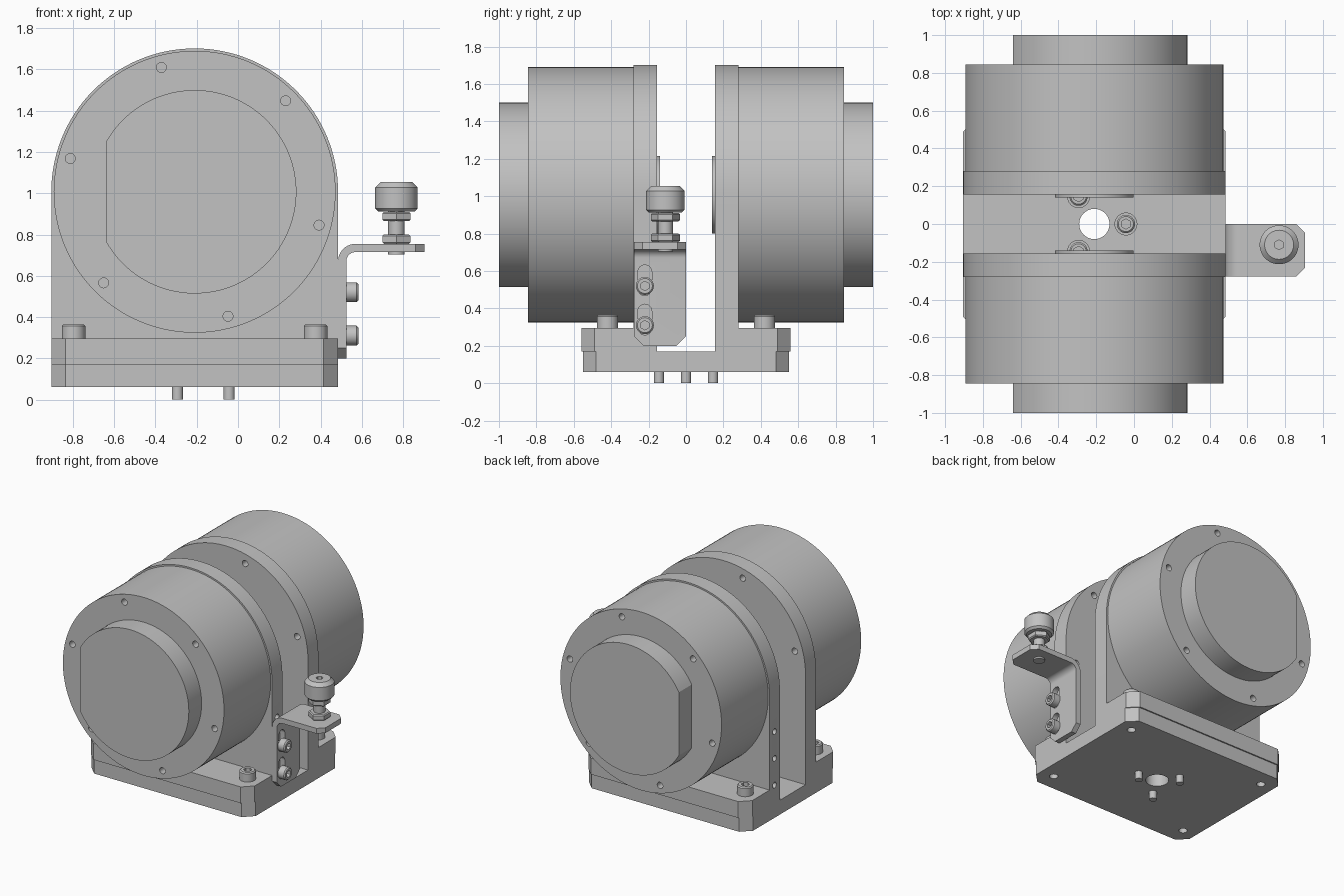
import bpy, bmesh, math
from mathutils import Vector, Matrix

if "Cube" in bpy.data.objects:
    bpy.data.objects.remove(bpy.data.objects["Cube"])

# One plain grey for everything
grey = bpy.data.materials.new("machined_grey")
grey.use_nodes = True
COLOUR = (0.54, 0.54, 0.54, 1)
grey.diffuse_color = COLOUR
grey.node_tree.nodes["Principled BSDF"].inputs["Base Color"].default_value = COLOUR

X, Y, Z = Vector((1, 0, 0)), Vector((0, 1, 0)), Vector((0, 0, 1))
CX, CZ = -0.21, 1.007          # drum axis
LEFT, RIGHT = -0.905, 0.485    # sides of base and uprights


def finish(name, bm):
    bmesh.ops.recalc_face_normals(bm, faces=bm.faces)
    mesh = bpy.data.meshes.new(name)
    bm.to_mesh(mesh)
    bm.free()
    mesh.materials.append(grey)
    obj = bpy.data.objects.new(name, mesh)
    bpy.context.collection.objects.link(obj)
    return obj


def add_tube(bm, start, direction, length, r, r2=None, segs=32):
    """Cylinder or cone that starts at a point and runs along a direction."""
    d = Vector(direction)
    place = Matrix.Translation(Vector(start) + d * length / 2)
    bmesh.ops.create_cone(bm, cap_ends=True, segments=segs, radius1=r,
                          radius2=r if r2 is None else r2, depth=length,
                          matrix=place @ d.to_track_quat('Z', 'Y').to_matrix().to_4x4())


def tube(name, *args, **kw):
    bm = bmesh.new()
    add_tube(bm, *args, **kw)
    return finish(name, bm)


def prism_bm(points, plane, lo, hi):
    """Extrude a flat outline drawn in the xy, xz or yz plane."""
    u, v, w = {'xy': (X, Y, Z), 'xz': (X, Z, Y), 'yz': (Y, Z, X)}[plane]
    bm = bmesh.new()
    face = bm.faces.new([bm.verts.new(u * a + v * b + w * lo) for a, b in points])
    new = bmesh.ops.extrude_face_region(bm, geom=[face])
    bmesh.ops.translate(bm, vec=w * (hi - lo),
                        verts=[g for g in new['geom'] if isinstance(g, bmesh.types.BMVert)])
    return bm


def prism(name, *args):
    return finish(name, prism_bm(*args))


def arc(cx, cy, r, a0, a1, n):
    angles = [math.radians(a0 + (a1 - a0) * i / n) for i in range(n + 1)]
    return [(cx + r * math.cos(a), cy + r * math.sin(a)) for a in angles]


def cut(obj, cutter):
    """Subtract the cutter and throw it away."""
    mod = obj.modifiers.new("cut", 'BOOLEAN')
    mod.operation, mod.solver, mod.object = 'DIFFERENCE', 'EXACT', cutter
    bpy.context.view_layer.objects.active = obj
    bpy.ops.object.modifier_apply(modifier=mod.name)
    bpy.data.objects.remove(cutter)


def drill(obj, starts, direction, depth, r, segs=24):
    """Drill holes into a surface, starting slightly outside it."""
    bm = bmesh.new()
    for p in starts:
        add_tube(bm, Vector(p) - Vector(direction) * 0.02, direction, depth + 0.02, r, segs=segs)
    cut(obj, finish("cutter", bm))


def cap_screw(name, seat, direction, r, height, socket, shank_r, shank):
    """Socket head screw standing on a seat, with its shank below."""
    d, seat = Vector(direction), Vector(seat)
    rim = 0.008
    bm = bmesh.new()
    add_tube(bm, seat, d, height - rim, r)
    add_tube(bm, seat + d * (height - rim), d, rim, r, r - rim)
    bmesh.ops.remove_doubles(bm, verts=bm.verts, dist=0.0001)
    inner = [f for f in bm.faces if len(f.verts) > 4
             and abs((f.calc_center_median() - seat).dot(d) - height + rim) < 0.001]
    bmesh.ops.delete(bm, geom=inner, context='FACES_ONLY')
    head = finish(name, bm)
    drill(head, [seat + d * height], -d, height * 0.6, socket, 6)
    tube(name + "_shank", seat + d * 0.002, -d, shank, shank_r, segs=24)


# Base plate with clipped corners, centre hole and counterbores
def clipped(y, c):
    return [(LEFT + c, -y), (RIGHT - c, -y), (RIGHT, c - y), (RIGHT, y - c),
            (RIGHT - c, y), (LEFT + c, y), (LEFT, y - c), (LEFT, c - y)]


base = prism("base_plate", clipped(0.55, 0.07), 'xy', 0.06, 0.17)
corners = [(x, y) for x in (-0.797, 0.376) for y in (-0.42, 0.42)]
floor_points = arc(CX, 0, 0.167, 0, 240, 2)
drill(base, [(CX, 0, 0.06)], Z, 0.15, 0.08, 48)
drill(base, [(x, y, 0.06) for x, y in corners], Z, 0.04, 0.03)
drill(base, [(x, y, 0.17) for x, y in floor_points], -Z, 0.07, 0.058, 32)
for x, y in floor_points:
    cap_screw("floor_screw", (x, y, 0.10), Z, 0.048, 0.062, 0.027, 0.027, 0.102)
for x, y in corners:
    cap_screw("flange_screw", (x, y, 0.295), Z, 0.057, 0.07, 0.03, 0.028, 0.05)

# Two mirrored halves: flange, arched upright, drum and end boss
for s, label, turn in ((-1, "front", 45), (1, "back", 15)):
    def span(a, b):
        return min(s * a, s * b), max(s * a, s * b)
    out = Y * s
    ring = arc(CX, CZ, 0.624, turn, turn + 300, 5)

    prism(label + "_flange",
          [(LEFT, s * 0.28), (RIGHT, s * 0.28), (RIGHT, s * 0.49), (RIGHT - 0.07, s * 0.56),
           (LEFT + 0.07, s * 0.56), (LEFT, s * 0.49)], 'xy', 0.17, 0.295)

    upright = prism(label + "_upright",
                    [(LEFT, 0.17), (RIGHT, 0.17)] + arc(CX, CZ, 0.695, 0, 180, 64),
                    'xz', *span(0.155, 0.28))
    drill(upright, [(x, s * 0.155, z) for x, z in ring], out, 0.1, 0.024)
    edge = RIGHT if s < 0 else LEFT
    drill(upright, [(edge, s * 0.22, z) for z in (0.31, 0.515, 0.72)], X * s, 0.06, 0.022)

    drum = tube(label + "_drum", (CX, s * 0.28, CZ), out, 0.565, 0.683, segs=128)
    drill(drum, [(x, s * 0.845, z) for x, z in ring], -out, 0.06, 0.024)

    flat = math.degrees(math.acos(-0.43 / 0.493))
    prism(label + "_boss", arc(CX, CZ, 0.493, -flat, flat, 96), 'xz', *span(0.845, 1.0))
    tube(label + "_inner_disc", (CX, s * 0.155, CZ), -out, 0.015, 0.208, segs=64)

# Bent side bracket with clipped corners and two slots
outline = ([(0.485, 0.2), (0.525, 0.2)] + arc(0.57, 0.67, 0.045, 180, 90, 10)
           + [(0.905, 0.715), (0.905, 0.755)] + arc(0.57, 0.67, 0.085, 90, 180, 10))
bm = prism_bm(outline, 'xz', -0.278, 0)
for axis, size, inside in ((0, 0.05, lambda v: v.co.z < 0.21),
                           (2, 0.045, lambda v: v.co.x > 0.9)):
    picked = [e for e in bm.edges if all(inside(v) for v in e.verts)
              and abs(e.verts[0].co[axis] - e.verts[1].co[axis]) > 0.03
              and abs(e.verts[0].co.y - e.verts[1].co.y) < 0.001]
    bmesh.ops.bevel(bm, geom=picked, offset=size, segments=1, affect='EDGES')
bracket = finish("side_bracket", bm)
for z in (0.34, 0.55):
    slot = arc(-0.22, z + 0.045, 0.037, 0, 180, 16) + arc(-0.22, z - 0.045, 0.037, 180, 360, 16)
    cut(bracket, prism("cutter", slot, 'yz', 0.45, 0.56))
for z in (0.31, 0.52):
    cap_screw("bracket_screw", (0.525, -0.22, z), X, 0.048, 0.058, 0.025, 0.02, 0.06)

# Adjuster: threaded rod, two hex nuts and a rounded knob
AX, AY = 0.768, -0.11
tube("adjuster_rod", (AX, AY, 0.703), Z, 0.23, 0.04)
for z in (0.755, 0.865):
    bm = bmesh.new()
    add_tube(bm, (AX, AY, z), Z, 0.045, 0.078, segs=6)
    rims = [e for e in bm.edges if abs(e.verts[0].co.z - e.verts[1].co.z) < 0.001]
    bmesh.ops.bevel(bm, geom=rims, offset=0.007, segments=1, affect='EDGES')
    finish("hex_nut", bm)
bm = bmesh.new()
profile = [(0, 0.912), (0.088, 0.912), (0.103, 0.927), (0.103, 1.028), (0.077, 1.054), (0, 1.054)]
verts = [bm.verts.new((AX + r, AY, z)) for r, z in profile]
edges = [bm.edges.new(pair) for pair in zip(verts, verts[1:])]
bmesh.ops.spin(bm, geom=verts + edges, cent=(AX, AY, 0), axis=Z, angle=math.tau, steps=48)
bmesh.ops.remove_doubles(bm, verts=bm.verts, dist=0.0001)
knob = finish("adjuster_knob", bm)
drill(knob, [(AX, AY, 1.054)], -Z, 0.05, 0.026, 6)

# Smooth round surfaces, keep edges sharp
bpy.ops.object.select_all(action='DESELECT')
for obj in bpy.context.collection.objects:
    if obj.type == 'MESH' and grey.name in obj.data.materials:
        obj.select_set(True)
        bpy.context.view_layer.objects.active = obj
bpy.ops.object.shade_smooth_by_angle(angle=math.radians(30))
